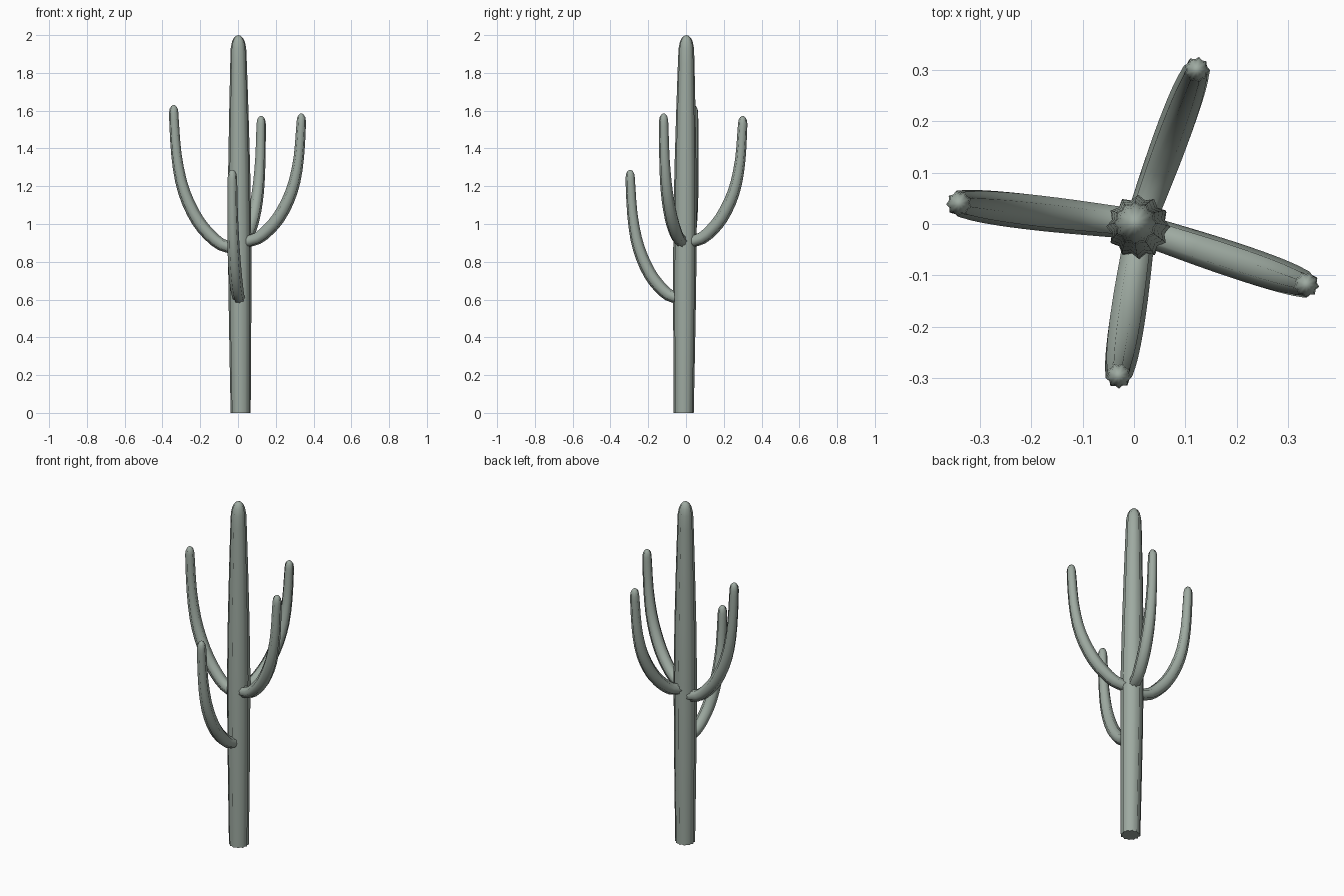
import bpy, bmesh, math
from mathutils import Vector

if "Cube" in bpy.data.objects:
    bpy.data.objects.remove(bpy.data.objects["Cube"])

green = bpy.data.materials.new("dusty_green")
green.diffuse_color = (0.34, 0.40, 0.355, 1)
green.use_nodes = True
green.node_tree.nodes["Principled BSDF"].inputs["Base Color"].default_value = green.diffuse_color


def ribbed_tube(name, path, radii, side, ribs, groove):
    """Sweep a fluted ring along a path; the last point closes as a pole."""
    bm = bmesh.new()
    rings = []
    n = ribs * 2
    for i, p in enumerate(path[:-1]):
        t = (path[i + 1] - path[max(i - 1, 0)]).normalized()
        s = (side - t * side.dot(t)).normalized()
        u = t.cross(s)
        ring = []
        for k in range(n):
            a = 2 * math.pi * k / n
            r = radii[i] * (groove if k % 2 else 1)
            ring.append(bm.verts.new(p + (s * math.cos(a) + u * math.sin(a)) * r))
        rings.append(ring)
    for a, b in zip(rings, rings[1:]):
        for k in range(n):
            bm.faces.new((a[k], a[(k + 1) % n], b[(k + 1) % n], b[k]))
    tip = bm.verts.new(path[-1])
    for k in range(n):
        bm.faces.new((rings[-1][k], rings[-1][(k + 1) % n], tip))
    base = bm.faces.new(rings[0][::-1])
    bmesh.ops.recalc_face_normals(bm, faces=bm.faces)
    for f in bm.faces:
        f.smooth = f is not base
    mesh = bpy.data.meshes.new(name)
    bm.to_mesh(mesh)
    bm.free()
    mesh.materials.append(green)
    obj = bpy.data.objects.new(name, mesh)
    bpy.context.collection.objects.link(obj)
    return obj


def curve_through(points, steps):
    """Smooth Catmull-Rom resampling."""
    pts = [2 * points[0] - points[1]] + points + [2 * points[-1] - points[-2]]
    out = []
    for i in range(1, len(pts) - 2):
        a, b, c, d = pts[i - 1:i + 3]
        for j in range(steps):
            t = j / steps
            out.append(0.5 * (2 * b + (c - a) * t + (2 * a - 5 * b + 4 * c - d) * t * t
                              + (3 * b - a - 3 * c + d) * t ** 3))
    return out + [points[-1]]


# trunk: slightly leaning, swelling at the middle, domed top
trunk = [(0, .053), (.3, .057), (.65, .061), (1.0, .062), (1.3, .058), (1.6, .051),
         (1.85, .044), (1.93, .041), (1.965, .034), (1.985, .024), (1.996, .012), (2.0, 0)]
path = [Vector((.014 - .006 * z, -.012 + .007 * z, z)) for z, r in trunk]
ribbed_tube("trunk", path, [r for z, r in trunk], Vector((1, 0, 0)), 12, 0.85)

# arms: shared sweep profile as (outward fraction, height fraction)
profile = [(.08, 0), (.29, .03), (.47, .10), (.63, .19), (.78, .32), (.89, .47),
           (.96, .66), (.99, .85)]
arms = {
    "left_arm": ((.01, 0, .87), (-.34, .04, 1.63)),
    "right_arm": ((.01, -.01, .905), (.335, -.118, 1.585)),
    "back_arm": ((.01, -.005, .905), (.122, .30, 1.572)),
    "front_arm": ((.012, -.01, .605), (-.03, -.295, 1.287)),
}
for name, (start, end) in arms.items():
    a, b = Vector(start), Vector(end)
    d = b - a
    key = [Vector((a.x + d.x * f, a.y + d.y * f, a.z + d.z * h)) for f, h in profile]
    key.append(b - Vector((0, 0, .04)))
    path = curve_through(key, 2)
    m = len(path) - 1
    radii = [.031 + .005 * math.sin(math.pi * min(i / m * 1.3, 1)) - .006 * (i / m) ** 2
             for i in range(m + 1)]
    # rounded tip
    for ang in (30, 55, 75):
        path.append(b + Vector((0, 0, .04 * (math.sin(math.radians(ang)) - 1))))
        radii.append(.025 * math.cos(math.radians(ang)))
    path.append(b)
    radii.append(0)
    side = Vector((-d.y, d.x, 0)).normalized()
    ribbed_tube(name, path, radii, side, 9, 0.82)
